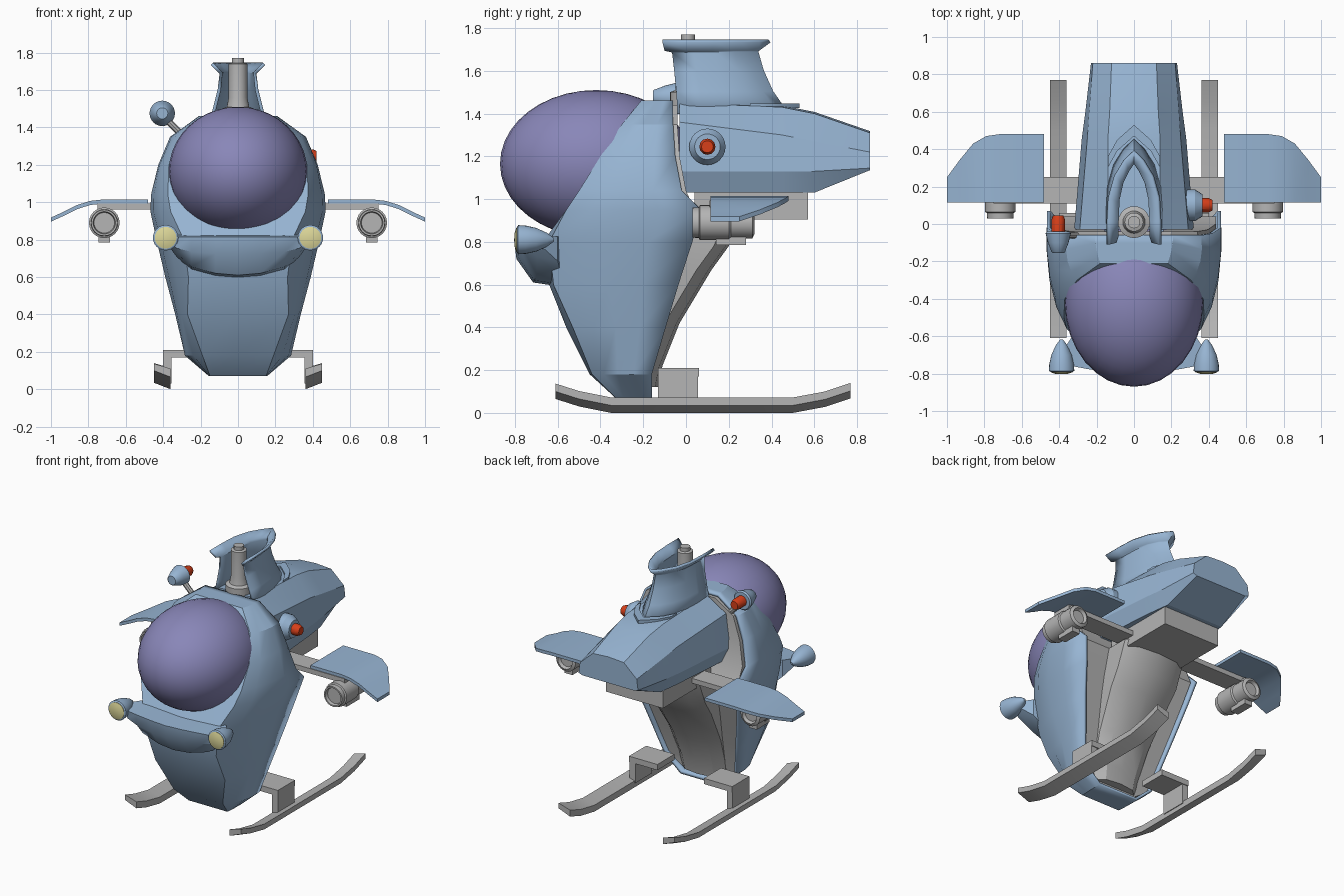
import bpy, bmesh, math
from mathutils import Matrix, Vector

if "Cube" in bpy.data.objects:
    bpy.data.objects.remove(bpy.data.objects["Cube"])


def material(name, rgb):
    m = bpy.data.materials.new(name)
    m.diffuse_color = (*rgb, 1)
    m.use_nodes = True
    m.node_tree.nodes["Principled BSDF"].inputs["Base Color"].default_value = m.diffuse_color
    return m


BLUE = material("blue paint", (0.31, 0.46, 0.65))
PURPLE = material("purple glass", (0.25, 0.24, 0.48))
GREY = material("grey metal", (0.46, 0.46, 0.46))
YELLOW = material("yellow lens", (0.72, 0.68, 0.32))
RED = material("red lens", (0.68, 0.05, 0.01))


def finish(name, bm, mat, angle=30, thick=0, offset=-1):
    bmesh.ops.remove_doubles(bm, verts=bm.verts, dist=1e-5)
    bmesh.ops.recalc_face_normals(bm, faces=bm.faces)
    me = bpy.data.meshes.new(name)
    bm.to_mesh(me)
    bm.free()
    me.materials.append(mat)
    ob = bpy.data.objects.new(name, me)
    bpy.context.collection.objects.link(ob)
    if thick:
        mod = ob.modifiers.new("wall", "SOLIDIFY")
        mod.thickness, mod.offset = thick, offset
    bpy.ops.object.select_all(action='DESELECT')
    ob.select_set(True)
    bpy.context.view_layer.objects.active = ob
    bpy.ops.object.shade_smooth_by_angle(angle=math.radians(angle))
    return ob


def loft(name, rings, mat, closed=True, caps=True, **kw):
    bm = bmesh.new()
    vs = [[bm.verts.new(p) for p in r] for r in rings]
    n = len(vs[0])
    for a, b in zip(vs, vs[1:]):
        for i in range(n if closed else n - 1):
            j = (i + 1) % n
            bm.faces.new((a[i], a[j], b[j], b[i]))
    if caps:
        bm.faces.new(vs[0])
        bm.faces.new(vs[-1])
    return finish(name, bm, mat, **kw)


def box(name, x, y, z, mat):
    return loft(name, [[(x[0], y[0], h), (x[1], y[0], h), (x[1], y[1], h), (x[0], y[1], h)] for h in z], mat)


def lathe(name, profile, loc, axis, mat, n=24):
    # profile of (radius, distance along axis)
    rot = Vector((0, 0, 1)).rotation_difference(Vector(axis)).to_matrix()
    rings = [[Vector(loc) + rot @ Vector((r * math.cos(2 * math.pi * i / n), r * math.sin(2 * math.pi * i / n), h))
              for i in range(n)] for r, h in profile]
    return loft(name, rings, mat)


def mirrored(half):
    # half outline starts on the centre line
    return [(-x, y, z) for x, y, z in reversed(half[1:])] + half


# Body shell: z, centre front y, front corner xy, side xy, back xy
BODY = [
    (0.07, -.33, .15, -.33, .155, -.25, .155, -.16),
    (0.18, -.45, .19, -.44, .27, -.32, .28, -.16),
    (0.40, -.56, .27, -.53, .325, -.33, .335, -.095),
    (0.60, -.64, .265, -.62, .37, -.36, .385, -.035),
    (0.80, -.67, .29, -.64, .415, -.36, .43, .03),
    (0.95, -.56, .36, -.56, .452, -.30, .465, .07),
    (1.04, -.50, .375, -.50, .450, -.28, .465, -.02),
    (1.20, -.40, .37, -.40, .420, -.24, .42, -.05),
    (1.35, -.30, .305, -.30, .355, -.20, .36, -.06),
    (1.46, -.21, .18, -.21, .20, -.14, .21, -.06)]


def body_ring(z, yc, xf, yf, xm, ym, xb, yb):
    f, m, b = Vector((xf, yf, z)), Vector((xm, ym, z)), Vector((xb, yb, z))
    c = 2 * m - (f + b) / 2
    side = [tuple(f * (1 - t) ** 2 + c * 2 * t * (1 - t) + b * t * t) for t in (0, .25, .5, .75, 1)]
    return mirrored([(0, yc, z)] + side)


loft("body_shell", [body_ring(*r) for r in BODY], BLUE, closed=False, thick=0.02, angle=28)
# Grey core filling the shell from behind
loft("body_core", [body_ring(z + (.03 if z < .1 else -.02 if z > 1.4 else 0), yc + .05, xf * .9, yf + .05,
                             xm * .93, ym + .02, xb * .94, yb + (-.03 if z < 1 else .02))
                   for z, yc, xf, yf, xm, ym, xb, yb in BODY], GREY)
# Rounded rear hull
loft("rear_hull", [mirrored([(0, y, z), (w * .65, y - .015, z), (w, y - .07, z), (w, -.25 + z * .2, z)])
                   for z, w, y in ((.12, .17, -.13), (.22, .18, -.11), (.42, .2, -.03),
                                   (.67, .23, .12), (.78, .24, .2), (.95, .24, .27))], GREY)
box("rear_block", (-.22, .22), (.04, .57), (.905, 1.04), GREY)

# Glass canopy
bm = bmesh.new()
bmesh.ops.create_uvsphere(bm, u_segments=32, v_segments=20, radius=1,
                          matrix=Matrix.Translation((0, -.42, 1.165)) @ Matrix.Diagonal((.37, .45, .345, 1)))
finish("canopy", bm, PURPLE, angle=60)

# Tail housing: y, then half section outline
TAIL = [(-.03, (.14, 1.45, .29, 1.36, .32, 1.13, .28, 1.03)),
        (.45, (.14, 1.43, .25, 1.30, .28, 1.13, .24, 1.03)),
        (.60, (.13, 1.40, .24, 1.27, .26, 1.13, .22, 1.03)),
        (.86, (.12, 1.31, .22, 1.22, .23, 1.145, .20, 1.135))]
loft("tail_housing", [[(-x, y, z) for x, z in reversed(list(zip(s[::2], s[1::2])))] +
                      [(0, y, s[1] + .008)] + [(x, y, z) for x, z in zip(s[::2], s[1::2])]
                      for y, s in TAIL], BLUE, angle=20)
loft("tail_chevron", [[(x, y, 1.425), (x, y + .06, 1.425), (x, y + .06, 1.448), (x, y, 1.448)]
                      for x, y in ((-.14, .30), (-.09, .39), (0, .47), (.09, .39), (.14, .30))], BLUE)

# Mast cowl, open towards the front
cowl = []
for z, w, yf, yb in ((1.40, .15, -.04, .47), (1.5, .125, -.045, .40), (1.6, .10, -.055, .355),
                     (1.69, .09, -.065, .33), (1.70, .10, -.10, .335), (1.74, .14, -.11, .39)):
    L = yb - yf
    cowl.append(mirrored([(0, yb, z), (w * .35, yf + .9 * L, z), (w * .72, yf + .73 * L, z),
                          (w * .95, yf + .5 * L, z), (w, yf + .25 * L, z), (w, yf, z)]))
loft("mast_cowl", cowl, BLUE, closed=False, caps=False, thick=.018, offset=0)
lathe("mast", [(.085, 1.44), (.085, 1.5), (.06, 1.51), (.05, 1.56), (.05, 1.74), (.033, 1.745), (.033, 1.77)],
      (0, .01, 0), (0, 0, 1), GREY)

# Chin bumper: x, front y, back y, bottom z, middle z
chin = []
for x, yf, yb, zb, zm in ((-.37, -.75, -.66, .765, .79), (-.33, -.76, -.6, .71, .755), (-.25, -.775, -.58, .635, .735),
                          (-.12, -.795, -.58, .60, .725), (0, -.805, -.58, .59, .72)):
    chin.append([(x, yf, .815), (x, yb, .825), (x, yb, zb), (x, yf * .6 + yb * .4, zb + .02), (x, yf + .012, zm)])
chin += [[(-x, y, z) for x, y, z in r] for r in reversed(chin[:-1])]
loft("chin_bumper", chin, BLUE)

for s, side in ((1, "right"), (-1, "left")):
    # Headlamps
    lathe(side + "_headlamp", [(.06, 0), (.068, .005), (.066, .04), (.055, .09), (.032, .14), (.008, .172)],
          (s * .387, -.79, .81), (0, 1, 0), BLUE)
    lathe(side + "_headlamp_lens", [(.03, -.012), (.058, -.003), (.058, .01)], (s * .387, -.79, .81), (0, 1, 0), YELLOW)
    # Wing with drooping tip
    loft(side + "_wing", [[(s * x, .115, z), (s * x, y, z), (s * x, y, z - .022), (s * x, .115, z - .022)]
                          for x, z, y in ((.48, 1.015, .48), (.72, 1.015, .48), (.79, 1.007, .47), (.86, .985, .43),
                                          (.93, .95, .345), (1, .918, .25))], BLUE)
    box(side + "_wing_spar", sorted((s * .2, s * .75)), (.11, .25), (.96, .994), GREY)
    # Engine pod
    lathe(side + "_engine_pod", [(.055, .05), (.06, .03), (.07, .03), (.072, .06), (.082, .065), (.082, .2),
                                 (.075, .21), (.075, .31), (.055, .32), (.045, .30)], (s * .715, 0, .89), (0, 1, 0), GREY)
    for part, z in (("top", (.95, .975)), ("bottom", (.785, .83))):
        box(side + "_pod_bracket_" + part, sorted((s * .685, s * .745)), (.14, .28), z, GREY)
    # Skid and its strut
    loft(side + "_skid", [[(s * .36, y, d), (s * .45, y, d + .035), (s * .45, y, d + .072), (s * .36, y, d + .045)]
                          for y, d in ((-.61, .065), (-.5, .03), (-.35, 0), (.5, 0), (.65, .028), (.77, .068))], GREY)
    box(side + "_strut_arm", sorted((s * .18, s * .4)), (-.13, .06), (.17, .21), GREY)
    box(side + "_strut_leg", sorted((s * .355, s * .4)), (-.13, .055), (.03, .19), GREY)

# Left beacon on a stalk
lathe("left_beacon_cup", [(.03, -.155), (.036, -.15), (.055, -.1), (.068, -.05), (.06, -.04)], (-.405, 0, 1.475), (0, 1, 0), BLUE)
lathe("left_beacon_lens", [(.037, -.05), (.037, .02), (.028, .045)], (-.405, 0, 1.475), (0, 1, 0), RED, 12)
lathe("left_beacon_stalk", [(.018, 0), (.018, .19)], (-.27, -.06, 1.33), (-.7, 0, .7), GREY, 8)
# Right beacon on the tail side
lathe("right_beacon_cup", [(.085, .27), (.085, .325), (.06, .365), (.05, .365)], (0, .1, 1.245), (1, 0, 0), BLUE)
lathe("right_beacon_lens", [(.038, .34), (.038, .4), (.028, .42)], (0, .1, 1.245), (1, 0, 0), RED, 12)
